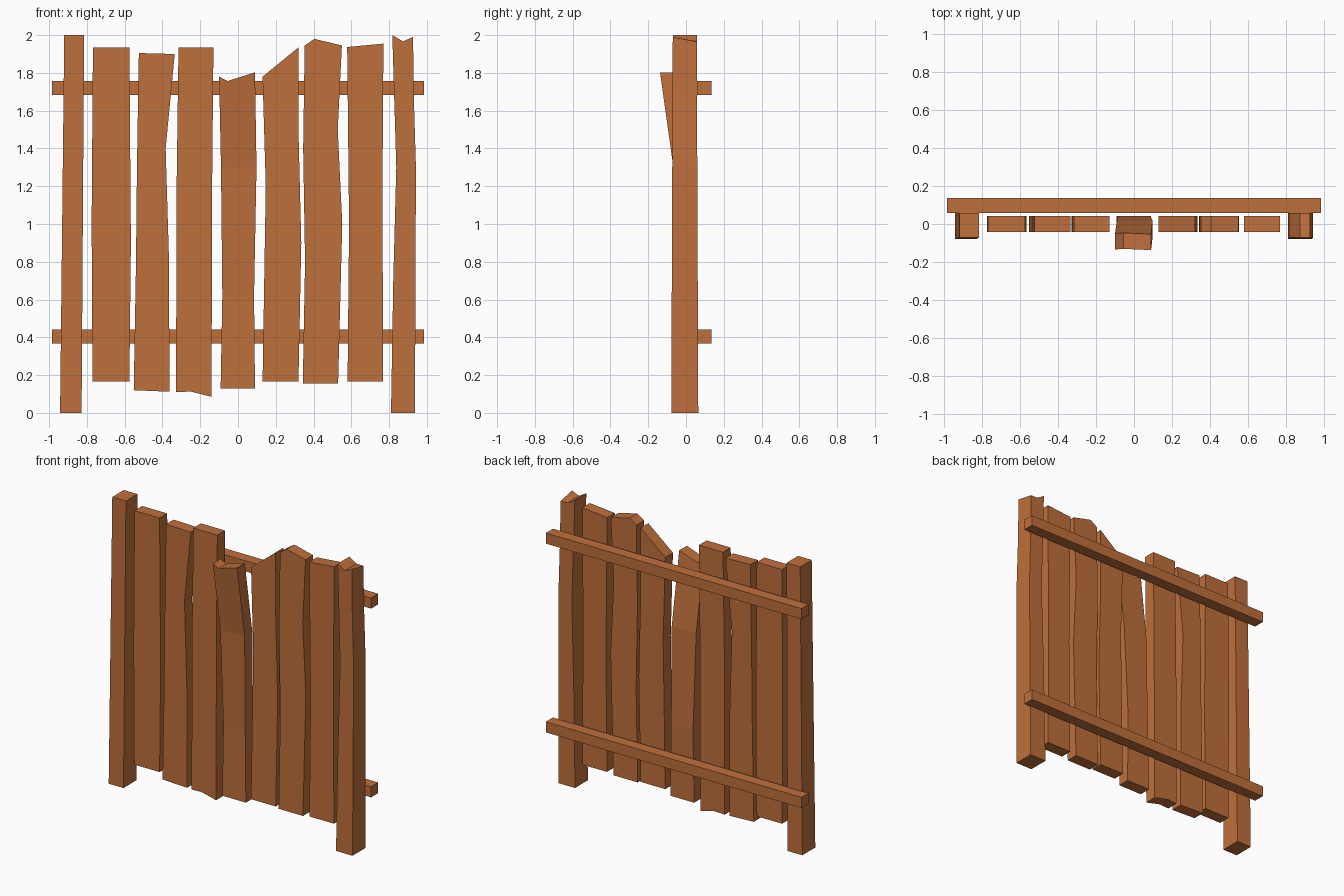
import bpy, bmesh

wood = bpy.data.materials.new("wood")
wood.diffuse_color = (0.52, 0.16, 0.045, 1)


def plank(name, outline, depth=0.042, cuts=(), y_map=None):
    """Extrude a front (x, z) outline through y, optionally cut and bend it."""
    bm = bmesh.new()
    face = bm.faces.new([bm.verts.new((x, -depth, z)) for x, z in outline])
    ext = bmesh.ops.extrude_face_region(bm, geom=[face])
    for v in ext["geom"]:
        if isinstance(v, bmesh.types.BMVert):
            v.co.y = depth
    for z in cuts:
        bmesh.ops.bisect_plane(bm, geom=bm.verts[:] + bm.edges[:] + bm.faces[:],
                               plane_co=(0, 0, z), plane_no=(0, 0, 1))
    if y_map:
        for v in bm.verts:
            y_map(v)
    bmesh.ops.triangulate(bm, faces=[f for f in bm.faces if len(f.verts) > 4])
    bmesh.ops.recalc_face_normals(bm, faces=bm.faces)
    mesh = bpy.data.meshes.new(name)
    bm.to_mesh(mesh)
    bm.free()
    mesh.materials.append(wood)
    obj = bpy.data.objects.new(name, mesh)
    bpy.context.collection.objects.link(obj)
    return obj


def taper(v):
    # Posts get thinner towards the top
    t = v.co.z / 2
    v.co.y = -0.078 + 0.008 * t if v.co.y < 0 else 0.065 - 0.008 * t


def chipped(v):
    # Chipped post: back right top corner is lower
    if v.co.z > 1.98 and v.co.x > 0.9 and v.co.y > 0:
        v.co.z = 1.965
    taper(v)


def lean(v):
    # Loose board leans forward in its upper part
    z = v.co.z
    if z > 1.3:
        v.co.y -= 0.025 + 0.07 * (z - 1.3) / 0.5
    elif z > 0.62:
        v.co.y -= 0.025 * (z - 0.62) / 0.68


# Posts
plank("left_post", [(-0.942, 0), (-0.828, 0), (-0.815, 2), (-0.92, 2)], y_map=taper)
plank("right_post", [(0.81, 0), (0.937, 0), (0.942, 1.3), (0.93, 1.7), (0.927, 1.99),
                     (0.873, 1.967), (0.817, 2), (0.838, 1.3), (0.822, 0.7)], y_map=chipped)

# Boards, left to right
boards = [
    [(-0.77, 0.165), (-0.575, 0.165), (-0.567, 0.9), (-0.575, 1.935), (-0.768, 1.935), (-0.775, 1.0)],
    [(-0.552, 0.12), (-0.363, 0.112), (-0.365, 0.8), (-0.383, 1.4), (-0.335, 1.9),
     (-0.525, 1.905), (-0.535, 1.3), (-0.54, 0.8)],
    [(-0.328, 0.11), (-0.25, 0.113), (-0.14, 0.085), (-0.137, 1.2), (-0.13, 1.935),
     (-0.315, 1.935), (-0.325, 1.2)],
    [(0.13, 0.165), (0.32, 0.165), (0.335, 0.9), (0.32, 1.5), (0.32, 1.935),
     (0.13, 1.78), (0.147, 1.2)],
    [(0.343, 0.155), (0.53, 0.155), (0.552, 1.0), (0.528, 1.5), (0.55, 1.945),
     (0.405, 1.98), (0.353, 1.945), (0.345, 1.4), (0.355, 0.8)],
    [(0.58, 0.165), (0.768, 0.165), (0.765, 1.2), (0.77, 1.955), (0.578, 1.937), (0.588, 1.0)],
]
for i, outline in enumerate(boards):
    plank(f"board_{i + 1}", outline)

# Loose board in the middle
plank("loose_board", [(-0.092, 0.13), (0.09, 0.13), (0.085, 0.62), (0.098, 1.3), (0.09, 1.803),
                      (-0.055, 1.757), (-0.1, 1.78), (-0.09, 1.3), (-0.083, 0.62)],
      cuts=(0.62, 1.3), y_map=lean)

# Back rails
for name, z in (("lower_rail", 0.405), ("upper_rail", 1.72)):
    rail = plank(name, [(-0.985, z - 0.037), (0.985, z - 0.037),
                        (0.985, z + 0.037), (-0.985, z + 0.037)], depth=0.039)
    rail.location.y = 0.097
